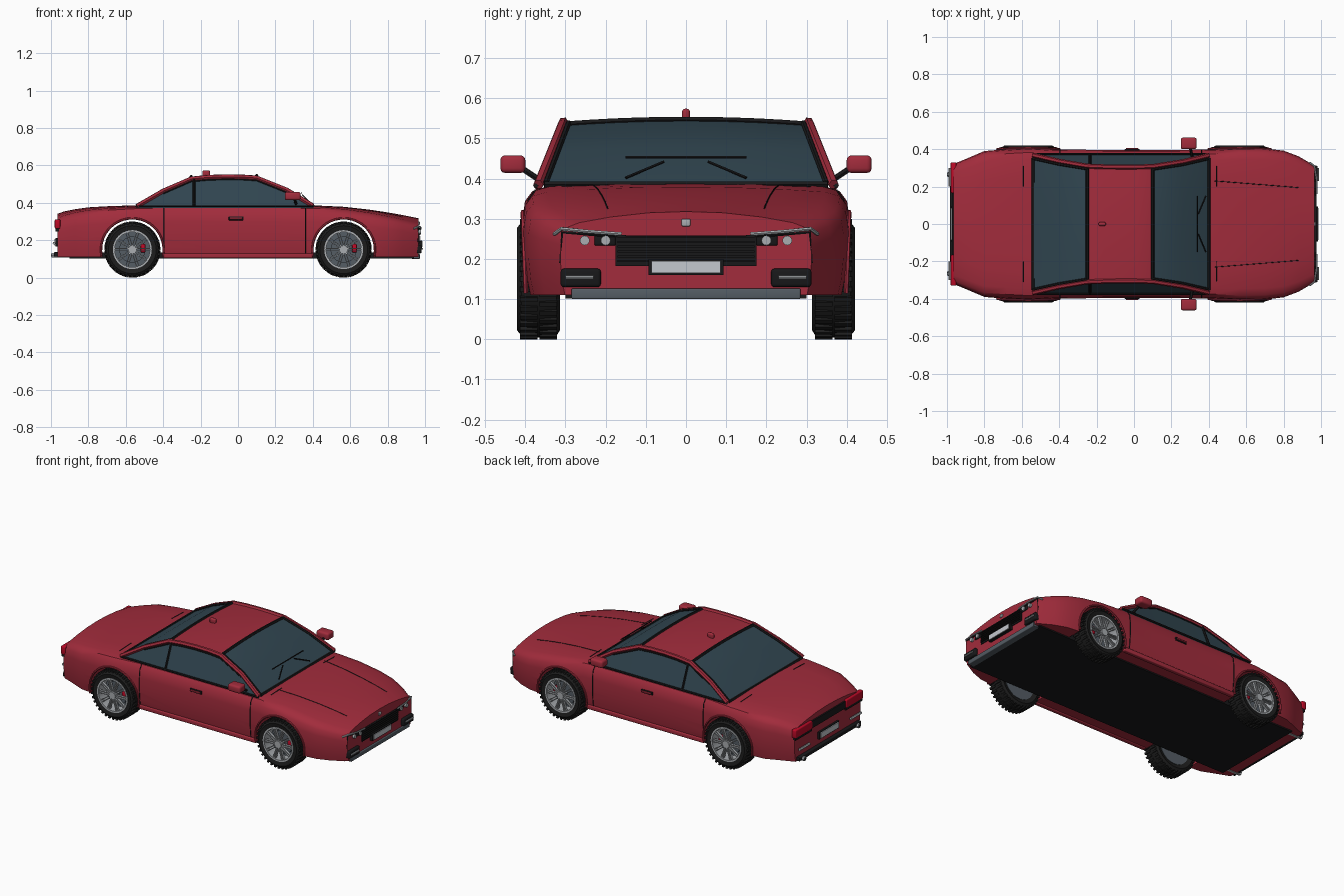
import bpy, bmesh, math
from mathutils import Matrix, Vector

if "Cube" in bpy.data.objects:
    bpy.data.objects.remove(bpy.data.objects["Cube"])


def material(name, *rgb):
    m = bpy.data.materials.new(name)
    m.use_nodes = True
    m.diffuse_color = (*rgb, 1)
    m.node_tree.nodes["Principled BSDF"].inputs["Base Color"].default_value = (*rgb, 1)
    return m


RED = material("body red", .36, .025, .045)
GLASS = material("tinted glass", .03, .06, .08)
BLACK = material("trim black", .009, .009, .01)
RUBBER = material("tyre rubber", .012, .012, .012)
CHROME = material("bright metal", .4, .42, .44)
GREY = material("dark grey metal", .09, .11, .13)
PLATE = material("plate white", .55, .58, .62)
LAMP = material("lamp red", .5, .003, .02)


def finish(name, mesh, mats, angle=35):
    for m in mats:
        mesh.materials.append(m)
    mesh.shade_smooth()
    mesh.set_sharp_from_angle(angle=math.radians(angle))
    ob = bpy.data.objects.new(name, mesh)
    bpy.context.collection.objects.link(ob)
    return ob


def from_bmesh(name, bm, mats, angle=35):
    bmesh.ops.recalc_face_normals(bm, faces=bm.faces)
    mesh = bpy.data.meshes.new(name)
    bm.to_mesh(mesh)
    bm.free()
    return finish(name, mesh, mats, angle)


def box(name, xs, ys, zs, mat, bevel=0):
    bm = bmesh.new()
    mid = Vector([(a[0] + a[1]) / 2 for a in (xs, ys, zs)])
    size = [abs(a[1] - a[0]) for a in (xs, ys, zs)]
    bmesh.ops.create_cube(bm, size=1, matrix=Matrix.Translation(mid) @ Matrix.Diagonal((*size, 1)))
    if bevel:
        bmesh.ops.bevel(bm, geom=bm.edges[:], offset=bevel, segments=3, affect='EDGES', profile=.5)
    return from_bmesh(name, bm, [mat])


def tube(name, points, radius, mat):
    cu = bpy.data.curves.new(name, 'CURVE')
    cu.dimensions = '3D'
    cu.bevel_depth, cu.bevel_resolution, cu.use_fill_caps = radius, 1, True
    sp = cu.splines.new('POLY')
    sp.points.add(len(points) - 1)
    for p, co in zip(sp.points, points):
        p.co = (*co, 1)
    tmp = bpy.data.objects.new(name + " path", cu)
    bpy.context.collection.objects.link(tmp)
    mesh = bpy.data.meshes.new_from_object(tmp.evaluated_get(bpy.context.evaluated_depsgraph_get()))
    bpy.data.objects.remove(tmp)
    mesh.materials.clear()
    return finish(name, mesh, [mat], 50)


def revolve(name, profile, centre, mat, seg=40, axis='Y', closed=True):
    """Turn (radius, offset) pairs about the chosen axis through centre."""
    bm = bmesh.new()
    rings = []
    for r, o in profile:
        ring = []
        for i in range(seg):
            a = 2 * math.pi * i / seg
            u, v = r * math.cos(a), r * math.sin(a)
            ring.append(bm.verts.new(Vector(centre) + Vector((u, o, v) if axis == 'Y' else (o, u, v))))
        rings.append(ring)
    pairs = list(zip(rings, rings[1:]))
    if closed:
        pairs.append((rings[-1], rings[0]))
    else:
        bm.faces.new(rings[0])
        bm.faces.new(rings[-1])
    for a, b in pairs:
        for i in range(seg):
            j = (i + 1) % seg
            bm.faces.new((a[i], a[j], b[j], b[i]))
    return from_bmesh(name, bm, [mat])


def disc(name, r, o0, o1, centre, mat, axis='Y', seg=32):
    return revolve(name, [(r, o0), (r, o1)], centre, mat, seg, axis, False)


# Body shell: stations (x, half width, top height, crown drop) and one shared half section
STATIONS = [(-.965, .322, .342, .03), (-.93, .335, .354, .025), (-.87, .36, .366, .02),
            (-.8, .39, .376, .015), (-.68, .4, .383, .01), (-.565, .407, .386, .005),
            (-.42, .398, .386, 0), (-.1, .396, .386, 0), (.2, .396, .386, 0), (.42, .398, .386, .002),
            (.565, .407, .379, .012), (.7, .404, .364, .018), (.8, .392, .349, .024),
            (.88, .362, .335, .03), (.965, .312, .318, .035)]
SECTION = [(0, 1), (.3, 1), (.6, .995), (.85, .985), (.94, .95), (.985, .86), (1, .68),
           (1, .4), (.985, .15), (.965, 0)]
BOTTOM, WHEEL_X, WHEEL_Z = .11, .565, .15


def section(x):
    for a, b in zip(STATIONS, STATIONS[1:]):
        if x <= b[0]:
            t = (x - a[0]) / (b[0] - a[0])
            w, top, drop = [a[i] + (b[i] - a[i]) * t for i in (1, 2, 3)]
            break
    return [(f * w, BOTTOM + g * (top - BOTTOM) - drop * f * f * g * g) for f, g in SECTION]


def top_z(x, y):
    pts = section(x)
    for (y0, z0), (y1, z1) in zip(pts, pts[1:]):
        if y <= y1:
            return z0 + (z1 - z0) * (y - y0) / (y1 - y0)


bm = bmesh.new()
loops = []
for st in STATIONS:
    half = section(st[0])
    ring = [(-y, z) for y, z in reversed(half[1:])] + half
    loops.append([bm.verts.new((st[0], y, z)) for y, z in ring])
for a, b in zip(loops, loops[1:]):
    for i in range(len(a)):
        j = (i + 1) % len(a)
        bm.faces.new((a[i], a[j], b[j], b[i]))
bm.faces.new(loops[0])
bm.faces.new(loops[-1])
body = from_bmesh("body_shell", bm, [RED])

# Wheel arch openings
for x in (-WHEEL_X, WHEEL_X):
    cutter = disc("arch_cutter", .164, -.6, .6, (x, 0, WHEEL_Z), RED, seg=48)
    cutter.hide_render = True
    mod = body.modifiers.new("arch", 'BOOLEAN')
    mod.object, mod.operation, mod.solver = cutter, 'DIFFERENCE', 'EXACT'
    cut = bpy.data.meshes.new_from_object(body.evaluated_get(bpy.context.evaluated_depsgraph_get()))
    body.modifiers.clear()
    body.data = cut
    bpy.data.objects.remove(cutter)
body.data.materials.clear()
body.data.materials.append(RED)
body.data.shade_smooth()
body.data.set_sharp_from_angle(angle=math.radians(35))
box("floor_pan", (-.9, .94), (-.3, .3), (.102, .135), BLACK)

# Cabin: windscreen, roof and rear window in one sheet, side glass below its edges
ROOF = [(-.54, .383), (-.4, .464), (-.25, .529), (-.16, .537), (-.07, .54), (.02, .539), (.1, .534),
        (.26, .47), (.4, .385)]


def cabin(x, z, t):
    rise = (z - .383) / .15
    return (x, t * (.368 - .06 * rise), z + .012 * rise * (1 - t * t))


bm = bmesh.new()
cols = [i / 5 - 1 for i in range(11)]
grid = [[bm.verts.new(cabin(x, z, t)) for t in cols] for x, z in ROOF]
base = [[bm.verts.new((x, s * .37, .372)) for x, z in ROOF] for s in (-1, 1)]
for i in range(len(ROOF) - 1):
    for j in range(len(cols) - 1):
        f = bm.faces.new((grid[i][j], grid[i + 1][j], grid[i + 1][j + 1], grid[i][j + 1]))
        f.material_index = 0 if 2 <= i < 6 else 1
    for side, edge in ((0, 0), (1, -1)):
        f = bm.faces.new((grid[i][edge], grid[i + 1][edge], base[side][i + 1], base[side][i]))
        f.material_index = 1
from_bmesh("cabin", bm, [RED, GLASS], 30)
for name, k in (("rear_roof_seal", 2), ("front_roof_seal", 6), ("rear_window_seal", 0), ("cowl_seal", 8)):
    tube(name, [cabin(*ROOF[k], t * .96) for t in cols], .009, BLACK)

for s, side in ((-1, "right"), (1, "left")):
    # Pillars, seals and seams
    tube(side + "_roof_rail", [cabin(x, z, s) for x, z in ROOF], .013, RED)
    for part in (ROOF[:3], ROOF[6:]):
        tube(side + "_glass_seal", [cabin(x, z + .004, s * .955) for x, z in part], .007, BLACK)
    tube(side + "_window_seal", [(x, s * (.375 - .4 * max(0, z - .385)), z - .014) for x, z in ROOF[1:8]], .004, BLACK)
    tube(side + "_centre_pillar", [(-.235, s * .372, .385), (-.235, s * .314, .526)], .007, BLACK)
    tube(side + "_belt_strip", [(-.53, s * .374, .382), (.4, s * .374, .382)], .006, BLACK)
    for x in (-.395, .36):
        tube(side + "_door_seam", [(x, s * y, z) for y, z in section(x)[4:]], .0025, BLACK)
    for x in (-.59, .44):
        tube(side + "_panel_seam", [(x, s * y, top_z(x, y)) for y in (.2, .25, .31)], .0025, BLACK)
    xs = [.43 + .05 * i for i in range(10)]
    tube(side + "_hood_crease", [(x, s * (.265 - .08 * x), top_z(x, .265 - .08 * x)) for x in xs], .002, BLACK)
    box(side + "_handle_recess", (-.05, .03), (s * .392, s * .4), (.307, .327), BLACK, .003)
    box(side + "_door_handle", (-.043, .023), (s * .395, s * .406), (.312, .322), RED, .003)
    box(side + "_sill", (-.4, .4), (s * .37, s * .396), (.104, .13), RED, .005)

    # Door mirrors
    box(side + "_mirror", (.25, .335), (s * .4, s * .462), (.414, .458), RED, .012)
    tube(side + "_mirror_arm", [(.31, s * .362, .395), (.3, s * .415, .43)], .008, BLACK)

    # Wipers
    tube(side + "_wiper_arm", [(.385, s * .15, .402), (.345, s * .055, .442)], .0035, BLACK)

    # Front lamps and corner trim
    box(side + "_lamp_housing", (.95, .972), (s * .175, s * .228), (.233, .262), BLACK, .005)
    for y in (.2, .252):
        disc(side + "_headlamp", .012, 0, .014, (.964, s * y, .246), CHROME, 'X', 16)
    tube(side + "_lamp_brow", [(.977, s * .16, .262), (.977, s * .24, .268), (.965, s * .31, .275),
                               (.94, s * .328, .262)], .005, CHROME)
    tube(side + "_brow_shadow", [(.972, s * .15, .256), (.97, s * .24, .261), (.963, s * .308, .266),
                                 (.96, s * .312, .19)], .004, BLACK)
    box(side + "_front_bumper_block", (.94, .982), (s * .212, s * .312), (.13, .176), BLACK, .008)
    tube(side + "_front_bumper_bar", [(.985, s * .23, .155), (.985, s * .3, .155)], .005, CHROME)

    # Tail lamps, rear bumper bars and exhausts
    box(side + "_tail_lamp", (-.98, -.95), (s * .165, s * .33), (.262, .312), LAMP, .006)
    box(side + "_tail_lamp_base", (-.976, -.95), (s * .165, s * .325), (.248, .262), BLACK)
    tube(side + "_rear_bumper_bar", [(-.983, s * .2, .185), (-.983, s * .3, .185)], .008, CHROME)
    tube(side + "_exhaust", [(-.9, s * .265, .12), (-.998, s * .265, .12)], .014, CHROME)
    tube(side + "_exhaust_bore", [(-.99, s * .265, .12), (-.999, s * .265, .12)], .009, BLACK)

    # Wheels
    for end, x in (("rear", -WHEEL_X), ("front", WHEEL_X)):
        name, c = f"{end}_{side}_", (x, 0, WHEEL_Z)
        revolve(name + "tyre", [(.1, s * .325), (.128, s * .314), (.141, s * .322), (.146, s * .365),
                                (.141, s * .41), (.128, s * .42), (.103, s * .414)], c, RUBBER)
        bm = bmesh.new()
        for i in range(72):
            turn = Matrix.Rotation(math.pi * i / 36, 4, 'Y')
            y = s * (.343 if i % 2 else .391)
            bmesh.ops.create_cube(bm, size=1, matrix=Matrix.Translation(c) @ turn @
                                  Matrix.Translation((.143, y, 0)) @ Matrix.Diagonal((.014, .044, .012, 1)))
        from_bmesh(name + "tread", bm, [RUBBER])
        revolve(name + "rim", [(.094, s * .33), (.104, s * .33), (.104, s * .418), (.094, s * .418)], c, CHROME)
        disc(name + "inner_cover", .102, s * .322, s * .345, c, GREY)
        disc(name + "brake_disc", .07, s * .345, s * .375, c, GREY)
        box(name + "caliper", (x + .045, x + .07), (s * .36, s * .392), (.135, .18), LAMP, .005)
        bm = bmesh.new()
        for i in range(10):
            for skew in (-.006, .006):
                bmesh.ops.create_cube(bm, size=1, matrix=Matrix.Translation(c) @
                                      Matrix.Rotation(math.pi * i / 5, 4, 'Y') @
                                      Matrix.Translation((.058, s * .407, skew)) @
                                      Matrix.Diagonal((.08, .014, .005, 1)))
        from_bmesh(name + "spokes", bm, [CHROME])
        disc(name + "hub", .022, s * .38, s * .42, c, CHROME)
        # Raised arch lip
        arc = [math.radians(-12 + 204 * i / 24) for i in range(25)]
        tube(name + "arch_lip", [(x + .167 * math.cos(a), s * (.4 + .006 * math.sin(a)),
                                  WHEEL_Z + .167 * math.sin(a)) for a in arc], .006, RED)

tube("wiper_blade", [(.34, -.15, .453), (.34, .15, .453)], .0035, BLACK)
box("roof_antenna", (-.19, -.15), (-.01, .01), (.54, .574), RED, .008)

# Nose: grille, badge plate, number plate and lower valance
box("grille_panel", (.95, .97), (-.175, .175), (.183, .258), BLACK)
for i in range(6):
    z = .192 + .012 * i
    box("grille_slat", (.965, .977), (-.17, .17), (z, z + .005), BLACK)
box("nose_stud", (.95, .972), (-.011, .011), (.281, .3), CHROME, .004)
box("front_plate_frame", (.96, .983), (-.093, .093), (.16, .2), BLACK)
box("front_plate", (.98, .987), (-.086, .086), (.165, .195), PLATE)
box("front_valance", (.93, .972), (-.285, .285), (.1, .127), GREY, .004)

# Tail: lip, plate and bumper strip
box("rear_trim", (-.974, -.95), (-.165, .165), (.262, .305), BLACK)
box("rear_plate_frame", (-.977, -.95), (-.095, .095), (.168, .212), BLACK)
box("rear_plate", (-.982, -.97), (-.086, .086), (.173, .207), PLATE)
box("rear_bumper_strip", (-.985, -.94), (-.3, .3), (.112, .136), BLACK, .004)
